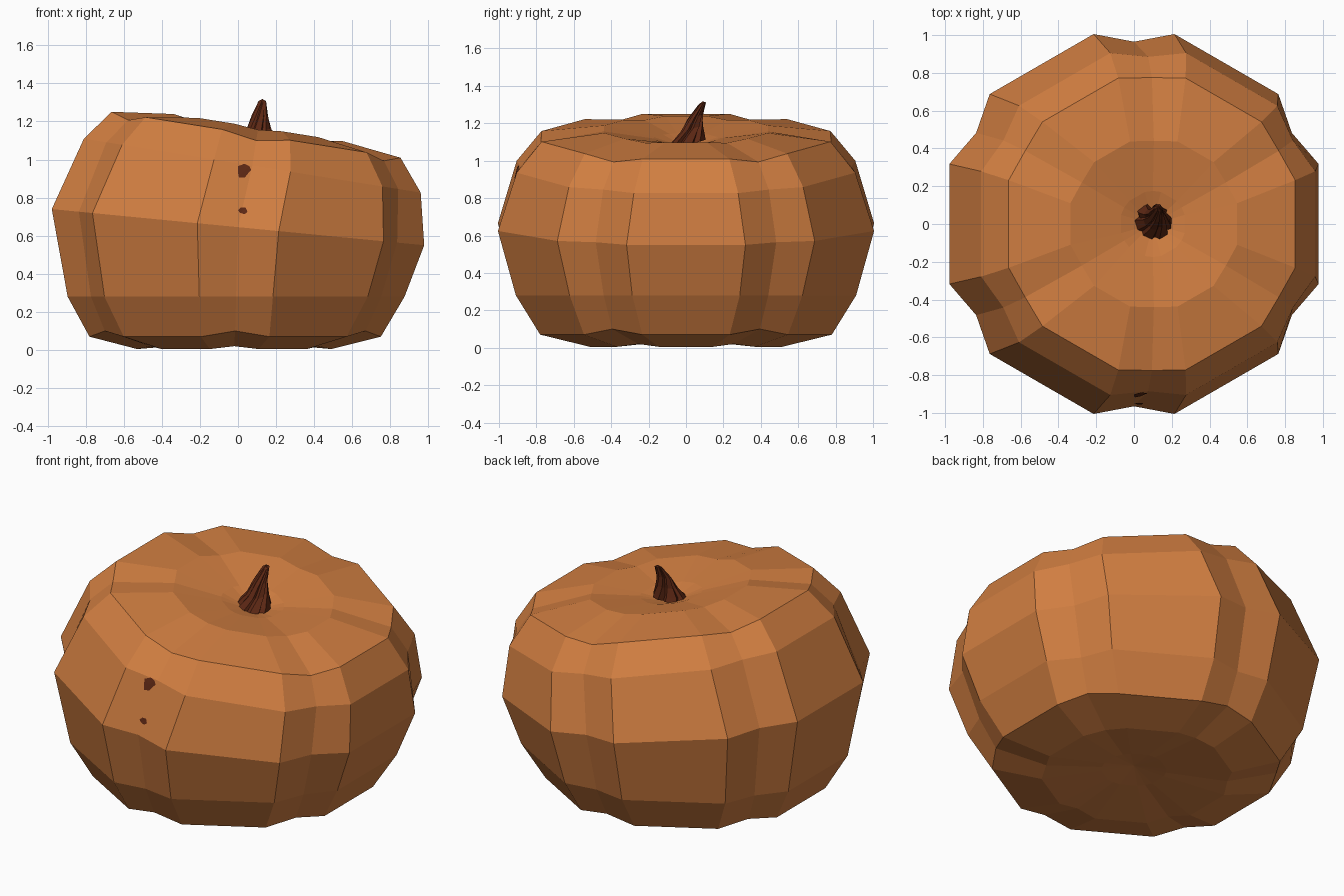
import bpy, bmesh, math
from mathutils import Vector
from mathutils.bvhtree import BVHTree

if "Cube" in bpy.data.objects:
    bpy.data.objects.remove(bpy.data.objects["Cube"])


def material(name, rgb):
    m = bpy.data.materials.new(name)
    m.diffuse_color = (*rgb, 1)
    m.use_nodes = True
    m.node_tree.nodes["Principled BSDF"].inputs["Base Color"].default_value = m.diffuse_color
    return m


ORANGE = material("pumpkin orange", (0.64, 0.21, 0.053))
BROWN = material("stem brown", (0.11, 0.021, 0.007))


def finish(bm, name, mat):
    bmesh.ops.recalc_face_normals(bm, faces=bm.faces)
    me = bpy.data.meshes.new(name)
    bm.to_mesh(me)
    me.materials.append(mat)
    ob = bpy.data.objects.new(name, me)
    bpy.context.collection.objects.link(ob)
    return ob


def loft(bm, rings, start, end):
    """Skin rings of points and close both ends with fans to a point."""
    vs = [[bm.verts.new(p) for p in r] for r in rings]
    n = len(vs[0])
    for a, b in zip(vs, vs[1:]):
        for i in range(n):
            j = (i + 1) % n
            bm.faces.new((a[i], a[j], b[j], b[i]))
    for r, p in ((vs[0], start), (vs[-1], end)):
        c = bm.verts.new(p)
        for i in range(n):
            bm.faces.new((r[i], r[(i + 1) % n], c))


# Pumpkin body: six lobes, rings tilt towards +x near the top
# centre x, lobe radius, groove radius, z at x=0, slope, groove z shift, groove half angle
RINGS = [
    (0.00, 0.18, 0.18, 0.035, 0.0, 0.0, 14),
    (-0.02, 0.53, 0.51, 0.005, 0.0, 0.015, 14),
    (-0.015, 0.80, 0.79, 0.07, 0.0, 0.03, 13),
    (-0.01, 0.93, 0.88, 0.28, 0.0, 0.0, 12),
    (0.00, 1.028, 0.965, 0.645, -0.097, 0.0, 12),
    (0.075, 0.927, 0.885, 0.98, -0.16, 0.0, 12.5),
    (0.095, 0.793, 0.775, 1.145, -0.159, -0.03, 13),
    (0.105, 0.455, 0.44, 1.185, -0.16, -0.012, 16),
    (0.10, 0.175, 0.175, 1.135, -0.16, 0.0, 14),
]


def body_ring(cx, lobe, groove, z, slope, dz, half):
    pts = []
    for k in range(6):
        for off, r, d in ((-half, lobe, 0), (0, groove, dz), (half, lobe, 0)):
            a = math.radians(30 + 60 * k + off)
            x = cx + r * math.cos(a)
            pts.append((x, r * math.sin(a), z + slope * x + d))
    return pts


bm = bmesh.new()
loft(bm, [body_ring(*r) for r in RINGS], (0, 0, 0.06), (0.10, 0, 1.07))
bm.normal_update()
body_tree = BVHTree.FromBMesh(bm)
finish(bm, "pumpkin_body", ORANGE)

# Stem: twisted, ribbed and leaning back
# centre x, centre y, z, radius, twist in degrees
STEM = [(0.095, 0.0, 1.08, 0.108, 0), (0.10, 0.005, 1.11, 0.096, 8),
        (0.11, 0.03, 1.17, 0.062, 24), (0.115, 0.05, 1.235, 0.042, 40),
        (0.127, 0.086, 1.305, 0.021, 58)]


def stem_ring(cx, cy, z, r, twist):
    pts = []
    for k in range(6):
        for off, f in ((-17, 1), (17, 1), (30, 0.76)):
            a = math.radians(60 * k + off + twist)
            y = f * r * math.sin(a)
            pts.append((cx + f * r * math.cos(a), cy + y, z + y * 0.3))
    return pts


bm = bmesh.new()
loft(bm, [stem_ring(*s) for s in STEM], (0.095, 0, 1.08), (0.128, 0.09, 1.318))
finish(bm, "stem", BROWN)


# Blemishes: thin patches projected onto the front
def blemish(name, outline):
    bm = bmesh.new()

    def project(x, z):
        hit = body_tree.ray_cast(Vector((x, -2, z)), Vector((0, 1, 0)))[0]
        return bm.verts.new(hit - Vector((0, 0.006, 0)))

    n = len(outline)
    mid = project(sum(p[0] for p in outline) / n, sum(p[1] for p in outline) / n)
    rim = [project(*p) for p in outline]
    for i in range(n):
        bm.faces.new((mid, rim[i], rim[(i + 1) % n]))
    ob = finish(bm, name, BROWN)
    if ob.data.polygons[0].normal.y > 0:
        ob.data.flip_normals()


blemish("upper_blemish", [(0, 0.965), (0, 0.93), (0.005, 0.905), (0.035, 0.905),
                          (0.055, 0.93), (0.07, 0.945), (0.06, 0.965), (0.035, 0.978)])
blemish("lower_blemish", [(0, 0.735), (0.01, 0.72), (0.035, 0.713),
                          (0.05, 0.725), (0.04, 0.748), (0.015, 0.748)])
